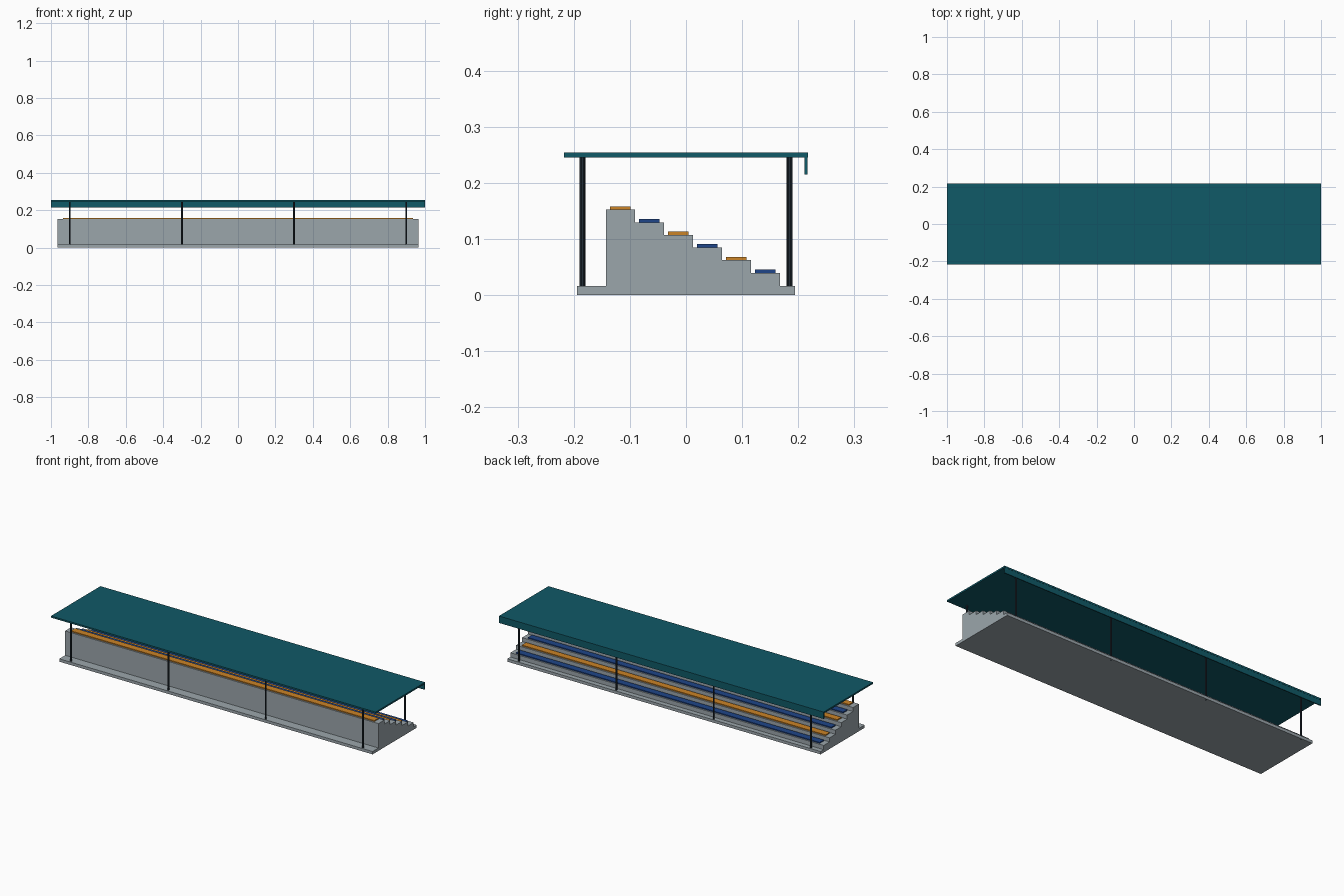
import bpy
import bmesh

cube = bpy.data.objects.get("Cube")
if cube:
    bpy.data.objects.remove(cube, do_unlink=True)


def material(name, r, g, b):
    mat = bpy.data.materials.new(name)
    mat.use_nodes = True
    mat.diffuse_color = (r, g, b, 1)
    shader = mat.node_tree.nodes["Principled BSDF"]
    shader.inputs["Base Color"].default_value = (r, g, b, 1)
    shader.inputs["Roughness"].default_value = 0.7
    return mat


concrete = material("concrete grey", 0.33, 0.38, 0.41)
teal = material("roof teal", 0.005, 0.1, 0.135)
orange = material("seat orange", 0.6, 0.23, 0.02)
blue = material("seat blue", 0.013, 0.06, 0.25)
steel = material("dark steel", 0.016, 0.026, 0.038)


def extrude_profile(name, points, half_length, mat):
    """Sweep a closed (y, z) outline along x, centred on x = 0."""
    bm = bmesh.new()
    face = bm.faces.new([bm.verts.new((-half_length, y, z)) for y, z in points])
    swept = bmesh.ops.extrude_face_region(bm, geom=[face])["geom"]
    moved = [v for v in swept if isinstance(v, bmesh.types.BMVert)]
    bmesh.ops.translate(bm, verts=moved, vec=(2 * half_length, 0, 0))
    bmesh.ops.recalc_face_normals(bm, faces=bm.faces)
    mesh = bpy.data.meshes.new(name)
    bm.to_mesh(mesh)
    bm.free()
    mesh.materials.append(mat)
    obj = bpy.data.objects.new(name, mesh)
    bpy.context.collection.objects.link(obj)
    return obj


def beam(name, y0, y1, z0, z1, half_length, mat):
    outline = [(y0, z0), (y1, z0), (y1, z1), (y0, z1)]
    return extrude_profile(name, outline, half_length, mat)


BODY = 0.965
BASE_TOP = 0.016
STEPS = 6
DEPTH, RISE = 0.0517, 0.0225
BACK, TOP = -0.143, 0.152

# Base slab
beam("base_slab", -0.194, 0.194, 0, BASE_TOP, BODY, concrete)

# Stepped terrace, highest at the front and descending to the rear
outline = [(BACK, BASE_TOP)]
for i in range(STEPS):
    z = TOP - i * RISE
    outline += [(BACK + i * DEPTH, z), (BACK + (i + 1) * DEPTH, z)]
outline.append((BACK + STEPS * DEPTH, BASE_TOP))
extrude_profile("terrace", outline, BODY, concrete)

# Bench seats in alternating colours, one per step
for i in range(STEPS):
    y = BACK + (i + 0.5) * DEPTH
    z = TOP - i * RISE
    beam(f"bench_seat_{i + 1}", y - 0.0185, y + 0.0185, z, z + 0.006,
         0.935, blue if i % 2 else orange)

# Roof and hanging fascia
beam("roof", -0.2175, 0.2175, 0.245, 0.254, 1, teal)
beam("roof_fascia", 0.211, 0.2165, 0.215, 0.245, 1, teal)

# Roof posts
for side, y in (("front", -0.1845), ("rear", 0.1845)):
    for i in range(4):
        bpy.ops.mesh.primitive_cylinder_add(
            vertices=10, radius=0.005, depth=0.245,
            location=(-0.9 + 0.6 * i, y, 0.1225))
        post = bpy.context.object
        post.name = f"{side}_post_{i + 1}"
        post.data.materials.append(steel)
        bpy.ops.object.shade_smooth_by_angle()
